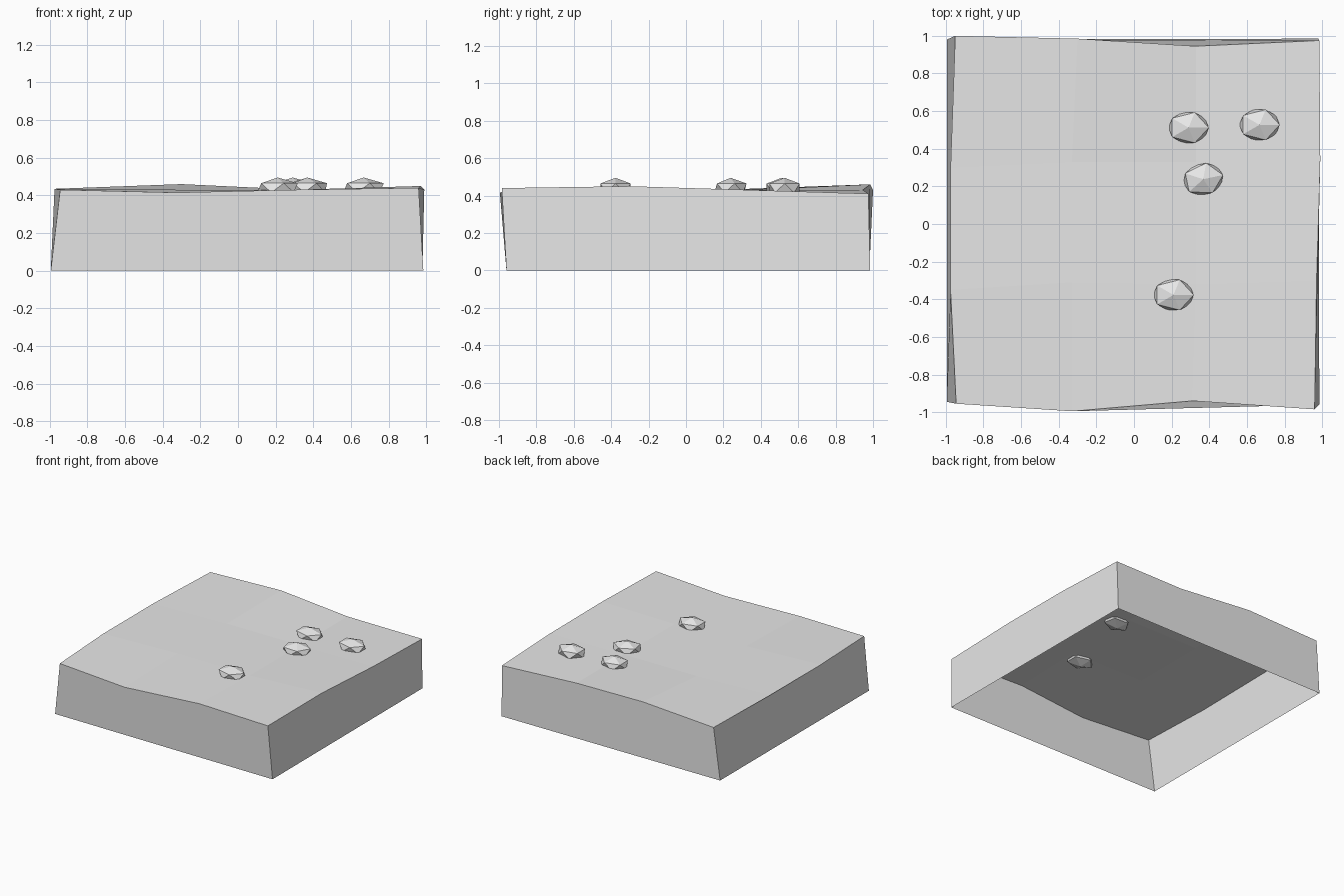
import bpy, bmesh
from math import radians
from mathutils import Matrix

default = bpy.data.objects.get("Cube")
if default:
    bpy.data.objects.remove(default, do_unlink=True)

# Shared stone colour
stone = bpy.data.materials.new("light_grey_stone")
stone.use_nodes = True
stone.diffuse_color = (0.8, 0.8, 0.8, 1)
stone.node_tree.nodes["Principled BSDF"].inputs["Base Color"].default_value = (0.8, 0.8, 0.8, 1)


def add_object(name, bm):
    mesh = bpy.data.meshes.new(name)
    bm.to_mesh(mesh)
    bm.free()
    mesh.materials.append(stone)
    obj = bpy.data.objects.new(name, mesh)
    bpy.context.collection.objects.link(obj)
    return obj


# Uneven top surface, rows running from front to back
top_rows = [
    [(-.945, -.955, .43), (-.33, -.995, .415), (.31, -.94, .43), (.96, -.985, .44)],
    [(-.975, -.35, .435), (-.33, -.31, .43), (.33, -.32, .43), (.97, -.3, .45)],
    [(-.975, .3, .435), (-.33, .33, .43), (.33, .33, .43), (.99, .34, .43)],
    [(-.95, 1, .43), (-.3, .985, .46), (.33, .945, .43), (.985, .975, .41)],
]
bm = bmesh.new()
grid = [[bm.verts.new(p) for p in row] for row in top_rows]
for j in range(3):
    for i in range(3):
        bm.faces.new((grid[j][i], grid[j][i + 1], grid[j + 1][i + 1], grid[j + 1][i]))

# Four side walls down to the ground, open underneath
base = [bm.verts.new((x, y, 0)) for x, y in
        [(-.995, -.945), (.985, -.96), (.98, .985), (-.995, .98)]]
rims = [grid[0], [row[3] for row in grid], grid[3][::-1], [row[0] for row in grid][::-1]]
for k, rim in enumerate(rims):
    bm.faces.new([base[k], base[(k + 1) % 4]] + rim[::-1])
add_object("ground_slab", bm)

# Flattened faceted pebbles, half sunk into the slab
pebbles = [(.21, -.377, 0), (.29, .512, 0), (.667, .527, 0), (.368, .238, 12)]
for n, (x, y, turn) in enumerate(pebbles, 1):
    bm = bmesh.new()
    bmesh.ops.create_icosphere(bm, subdivisions=1, radius=1)
    bm.transform(Matrix.Translation((x, y, .44))
                 @ Matrix.Rotation(radians(turn), 4, 'Z')
                 @ Matrix.Diagonal((.12, .095, .055, 1)))
    add_object(f"pebble_{n}", bm)
